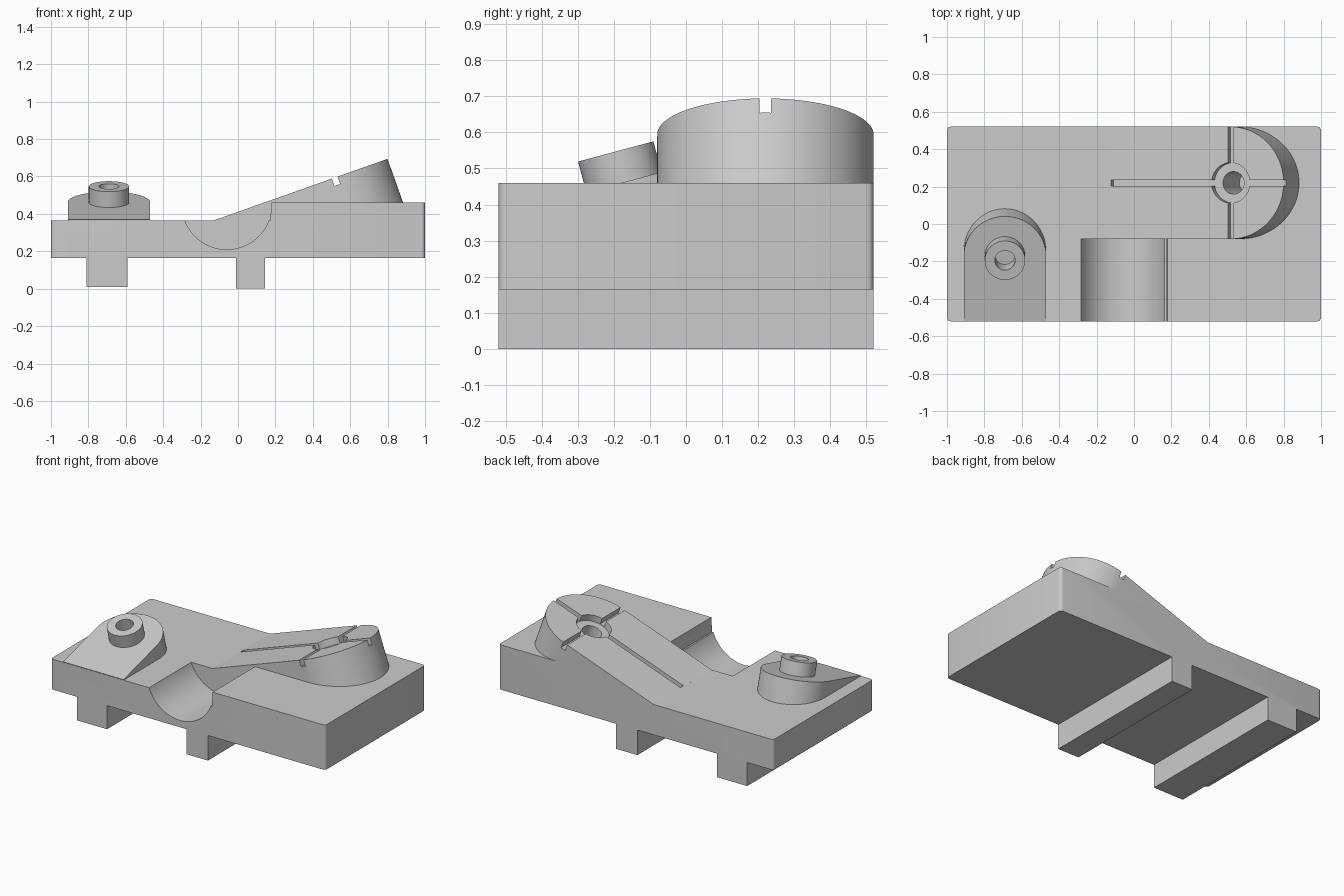
import bpy, bmesh, math
from mathutils import Matrix, Vector

if "Cube" in bpy.data.objects:
    bpy.data.objects.remove(bpy.data.objects["Cube"])

grey = bpy.data.materials.new("machined grey")
grey.diffuse_color = (0.6, 0.6, 0.6, 1)
grey.use_nodes = True
grey.node_tree.nodes["Principled BSDF"].inputs["Base Color"].default_value = grey.diffuse_color


def make(name, bm, matrix=None):
    if matrix is not None:
        bm.transform(matrix)
    bmesh.ops.recalc_face_normals(bm, faces=bm.faces)
    mesh = bpy.data.meshes.new(name)
    bm.to_mesh(mesh)
    bm.free()
    mesh.materials.append(grey)
    ob = bpy.data.objects.new(name, mesh)
    bpy.context.collection.objects.link(ob)
    return ob


def loft(bottom, top):
    """Closed solid between two matching loops."""
    bm = bmesh.new()
    a = [bm.verts.new(p) for p in bottom]
    b = [bm.verts.new(p) for p in top]
    n = len(a)
    bm.faces.new(a)
    bm.faces.new(b[::-1])
    for i in range(n):
        bm.faces.new((a[i], a[(i + 1) % n], b[(i + 1) % n], b[i]))
    return bm


def box(name, lo, hi, matrix):
    pts = [(lo[0], lo[1]), (hi[0], lo[1]), (hi[0], hi[1]), (lo[0], hi[1])]
    return make(name, loft([(x, y, lo[2]) for x, y in pts],
                           [(x, y, hi[2]) for x, y in pts]), matrix)


def cylinder(name, r, z0, z1, matrix, n=64):
    pts = [(r * math.cos(2 * math.pi * i / n), r * math.sin(2 * math.pi * i / n))
           for i in range(n)]
    return make(name, loft([(x, y, z0) for x, y in pts],
                           [(x, y, z1) for x, y in pts]), matrix)


def rounded_wedge(name, r, tail, depth_end, depth_tail, matrix, n=48):
    """Tongue with a round end; top lies in the local z = 0 plane."""
    pts = [(r * math.cos(t), r * math.sin(t))
           for t in (-math.pi / 2 + math.pi * i / n for i in range(n + 1))]
    pts += [(-tail, r), (-tail, -r)]

    def depth(u):
        return depth_tail + (depth_end - depth_tail) * (u + tail) / (r + tail)
    return make(name, loft([(x, y, -depth(x)) for x, y in pts],
                           [(x, y, 0) for x, y in pts]), matrix)


def combine(target, other, op):
    other.hide_render = True
    mod = target.modifiers.new("bool", 'BOOLEAN')
    mod.operation = op
    mod.solver = 'EXACT'
    mod.object = other
    bpy.context.view_layer.objects.active = target
    bpy.ops.object.modifier_apply(modifier=mod.name)
    bpy.data.objects.remove(other)


# stepped plate with two rails underneath
profile = [(-1, .165), (-.81, .165), (-.81, .01), (-.59, .01), (-.59, .165),
           (-.01, .165), (-.01, 0), (.145, 0), (.145, .165), (1, .165),
           (1, .46), (.175, .46), (.175, .365), (-1, .365)]
bm = loft([(x, -.52, z) for x, z in profile], [(x, .52, z) for x, z in profile])
corners = [e for e in bm.edges
           if all(abs(abs(v.co.x) - 1) < 1e-4 for v in e.verts)
           and abs(e.verts[0].co.y - e.verts[1].co.y) < 1e-4]
bmesh.ops.bevel(bm, geom=corners, offset=.02, segments=4, profile=.5, affect='EDGES')
plate = make("base_plate", bm)

# half-round groove in the front
combine(plate, cylinder("groove_cutter", .24, .08, .7,
        Matrix.Translation((-.06, 0, .45)) @ Matrix.Rotation(math.pi / 2, 4, 'X'), 96),
        'DIFFERENCE')

# big ramp with a round end
ramp = (Matrix.Translation((.517, .22, .594))
        @ Matrix.Rotation(-math.radians(19.5), 4, 'Y'))
combine(plate, rounded_wedge("ramp", .3, .686, .29, .1, ramp), 'UNION')

# cross slots, counterbore and hole in the ramp
combine(plate, box("long_slot", (-.68, -.016, -.042), (.4, .016, .1), ramp), 'DIFFERENCE')
combine(plate, box("cross_slot", (-.016, -.35, -.042), (.016, .35, .1), ramp), 'DIFFERENCE')
combine(plate, cylinder("counterbore", .108, -.045, .1, ramp), 'DIFFERENCE')
combine(plate, cylinder("ramp_hole", .06, -.31, .1, ramp), 'DIFFERENCE')

# small tilted pad with a drilled boss
pad = (Matrix.Translation((-.69, -.172, .462))
       @ Matrix.Rotation(math.radians(15), 4, 'X')
       @ Matrix.Rotation(math.pi / 2, 4, 'Z'))
combine(plate, rounded_wedge("pad", .22, .36, .2, .1, pad), 'UNION')
combine(plate, cylinder("boss", .108, -.03, .088, pad), 'UNION')
combine(plate, cylinder("boss_hole", .054, -.03, .2, pad), 'DIFFERENCE')

# smooth curved walls, sharp edges
bpy.ops.object.select_all(action='DESELECT')
plate.select_set(True)
bpy.context.view_layer.objects.active = plate
bpy.ops.object.shade_smooth_by_angle(angle=math.radians(25))
